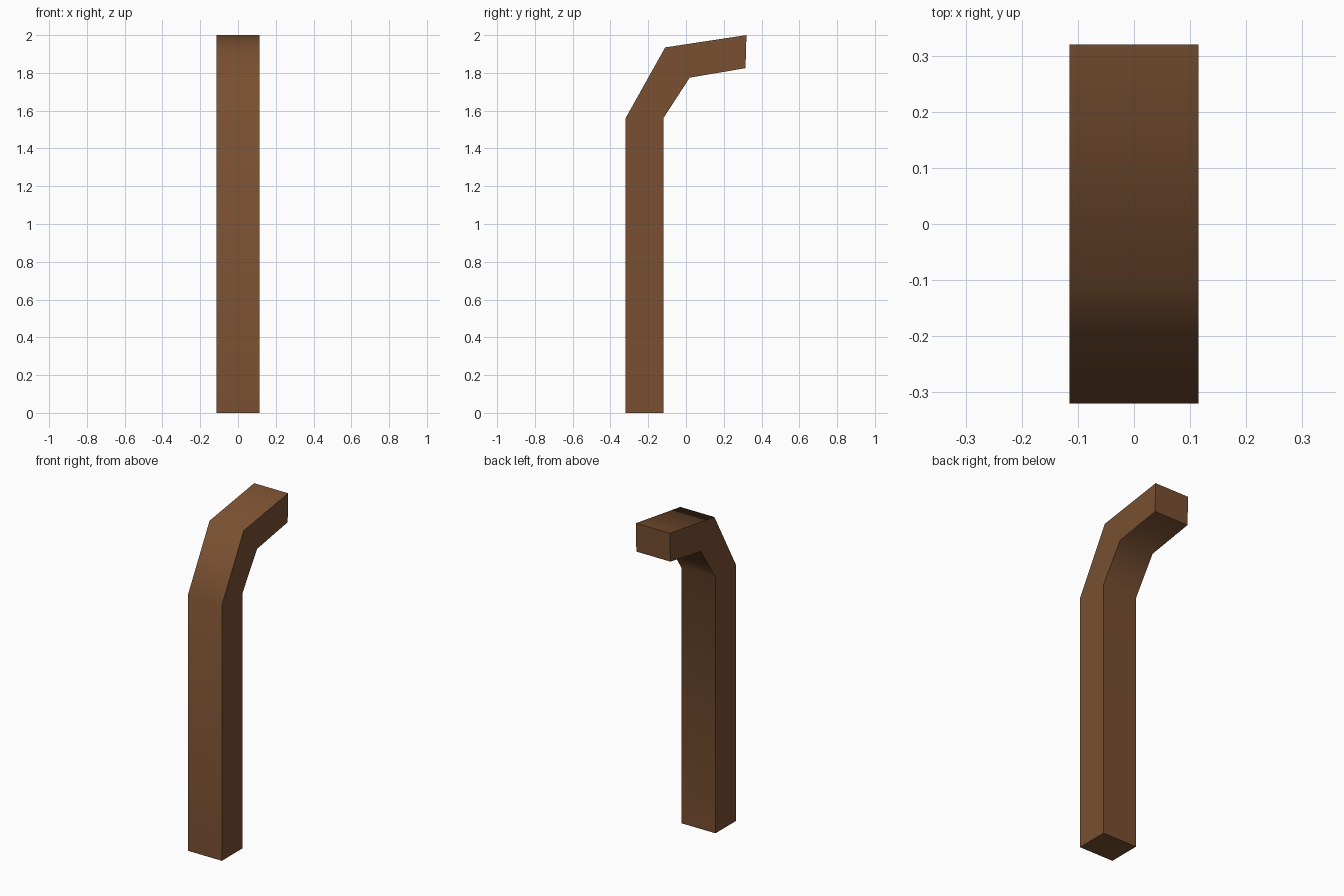
import bpy, bmesh, math

if "Cube" in bpy.data.objects:
    bpy.data.objects.remove(bpy.data.objects["Cube"])

# Side profile (y, z) of the bent post, extruded along x
HALF_WIDTH = 0.115
PROFILE = [(-0.32, 0), (-0.12, 0), (-0.12, 1.56), (0.02, 1.775),
           (0.315, 1.825), (0.32, 2.0), (-0.11, 1.935), (-0.32, 1.56)]

wood = bpy.data.materials.new("brown_wood")
wood.diffuse_color = (0.19, 0.08, 0.031, 1)
wood.use_nodes = True
wood.node_tree.nodes["Principled BSDF"].inputs["Base Color"].default_value = wood.diffuse_color

bm = bmesh.new()
side = bm.faces.new([bm.verts.new((-HALF_WIDTH, y, z)) for y, z in PROFILE])
ext = bmesh.ops.extrude_face_region(bm, geom=[side])
moved = [v for v in ext["geom"] if isinstance(v, bmesh.types.BMVert)]
bmesh.ops.translate(bm, verts=moved, vec=(2 * HALF_WIDTH, 0, 0))
bmesh.ops.recalc_face_normals(bm, faces=bm.faces)

mesh = bpy.data.meshes.new("bent_post")
bm.to_mesh(mesh)
bm.free()
mesh.materials.append(wood)
post = bpy.data.objects.new("bent_post", mesh)
bpy.context.collection.objects.link(post)

# Smooth across the bends, sharp at the sides and ends
bpy.context.view_layer.objects.active = post
post.select_set(True)
bpy.ops.object.shade_smooth_by_angle(angle=math.radians(60))
